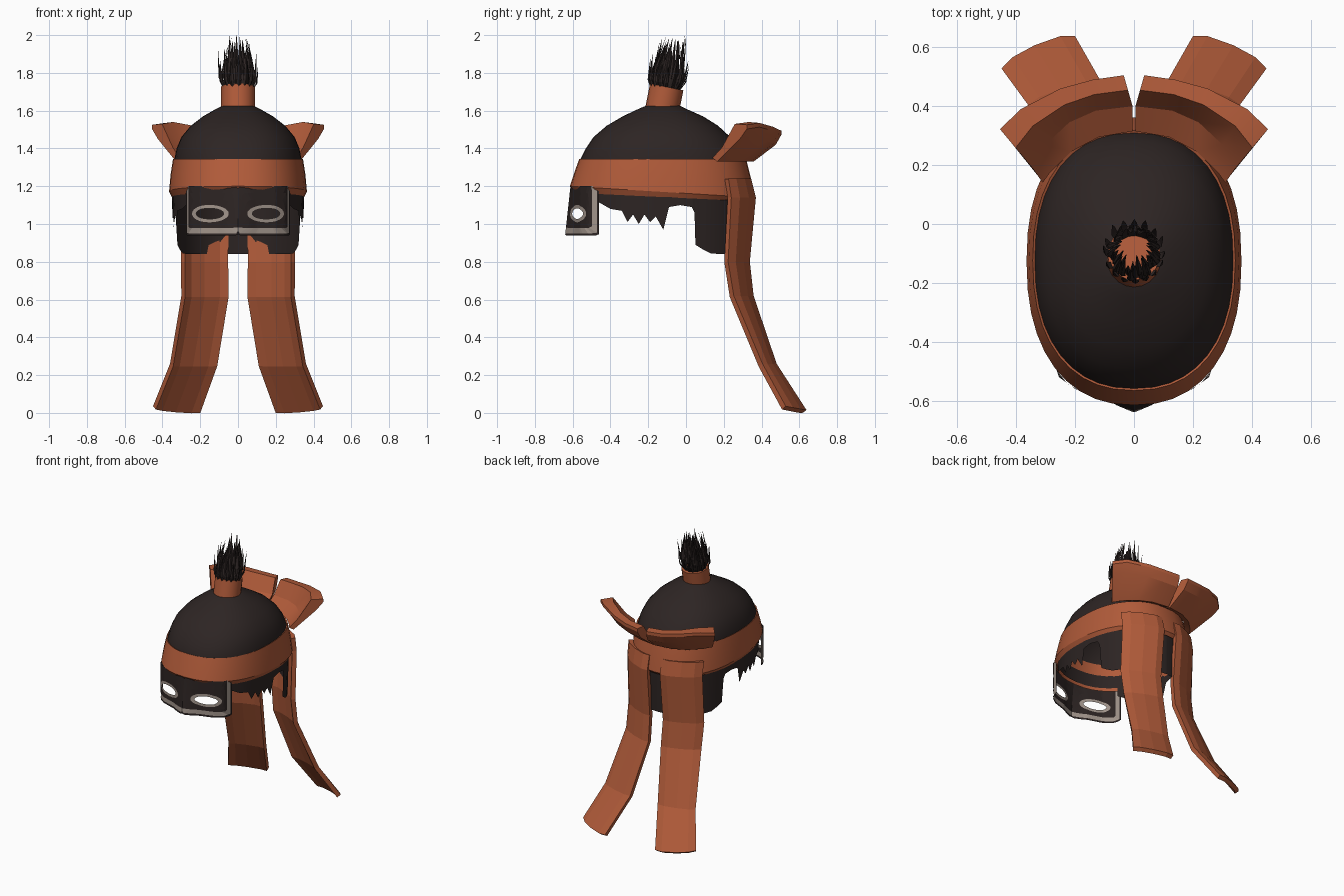
import bpy, bmesh, math, random
from mathutils import Vector, Matrix

random.seed(4)
if "Cube" in bpy.data.objects:
    bpy.data.objects.remove(bpy.data.objects["Cube"])


def material(name, rgb):
    m = bpy.data.materials.new(name)
    m.use_nodes = True
    m.diffuse_color = (*rgb, 1)
    m.node_tree.nodes["Principled BSDF"].inputs["Base Color"].default_value = (*rgb, 1)
    return m


DARK = material("dark brown hair", (0.026, 0.018, 0.017))
RUST = material("rust orange cloth", (0.44, 0.105, 0.042))
GREY = material("warm grey paint", (0.36, 0.30, 0.26))


def build(name, verts, faces, mats, indices=None, smooth=None):
    mesh = bpy.data.meshes.new(name)
    mesh.from_pydata([tuple(v) for v in verts], [], faces)
    for m in mats:
        mesh.materials.append(m)
    if indices:
        mesh.polygons.foreach_set("material_index", indices)
    bm = bmesh.new()
    bm.from_mesh(mesh)
    bmesh.ops.remove_doubles(bm, verts=bm.verts, dist=0.0005)
    bmesh.ops.recalc_face_normals(bm, faces=bm.faces)
    bm.to_mesh(mesh)
    bm.free()
    obj = bpy.data.objects.new(name, mesh)
    bpy.context.collection.objects.link(obj)
    if smooth:
        bpy.ops.object.select_all(action="DESELECT")
        obj.select_set(True)
        bpy.context.view_layer.objects.active = obj
        bpy.ops.object.shade_smooth_by_angle(angle=math.radians(smooth))
    return obj


def grid_faces(rows, cols, wrap=False):
    """Quads joining consecutive rows of points."""
    span = cols if wrap else cols - 1
    return [(r * cols + c, r * cols + (c + 1) % cols,
             (r + 1) * cols + (c + 1) % cols, (r + 1) * cols + c)
            for r in range(rows - 1) for c in range(span)]


def spow(v, p):
    return math.copysign(abs(v) ** p, v)


def head_loop(zf, zb, a, yf, yb, n=40):
    """Rounded head outline, height running from front to back."""
    pts = []
    for i in range(n):
        t = math.tau * i / n
        y = (yf + yb) / 2 + (yb - yf) / 2 * spow(math.sin(t), 0.87)
        k = (y - yf) / (yb - yf)
        pts.append((a * spow(math.cos(t), 0.87), y, zf + (zb - zf) * k))
    return pts


def mirrored(name, verts, faces, mats, **kw):
    for side, sx in (("left", 1), ("right", -1)):
        yield build(side + "_" + name, [(sx * v[0], v[1], v[2]) for v in verts],
                    faces, mats, **kw)


# Hair cap dome
rings = [(1.18, .345, -.58, .33), (1.34, .337, -.56, .31), (1.40, .325, -.53, .28),
         (1.46, .30, -.49, .235), (1.52, .25, -.42, .17), (1.57, .185, -.335, .09),
         (1.61, .115, -.25, .0), (1.635, .06, -.19, -.05), (1.64, .002, -.122, -.118)]
pts = [p for z, a, f, b in rings for p in head_loop(z, z, a, f, b)]
build("hair_cap", pts, grid_faces(len(rings), 40, True), [DARK], smooth=40)

# Headband, a closed ring section
band = [(1.34, 1.34, .335, -.553, .305), (1.345, 1.345, .344, -.565, .318),
        (1.27, 1.25, .357, -.592, .342), (1.20, 1.14, .365, -.615, .362),
        (1.165, 1.12, .35, -.592, .342), (1.34, 1.34, .335, -.553, .305)]
pts = [p for ring in band for p in head_loop(*ring)]
build("headband", pts, grid_faces(len(band), 40, True), [RUST], smooth=25)

# Side fringe and hair at the nape: (y, lower edge)
hem = [(-.47, 1.12), (-.40, 1.08), (-.34, 1.07), (-.31, 1.01), (-.28, 1.05), (-.25, 1.0),
       (-.22, 1.05), (-.19, 1.01), (-.16, 1.04), (-.12, .97), (-.09, 1.09), (-.03, 1.1),
       (.03, 1.09), (.045, 1.06), (.05, .89), (.09, .865), (.13, .845), (.19, .84),
       (.25, .84), (.295, .84), (.318, .84), (.328, .84)]
verts = []
for z_top in (1.24, None):
    for y, z in hem:
        k = abs(y + .125) / .455
        x = .352 * max(0, 1 - k ** 2.3) ** (1 / 2.3)
        low = z_top or z
        shrink = 1 - .05 * max(0, 1.14 - low) / .3
        verts.append((x * shrink if y < .32 else x * .6 * (y < .325), y, low))
list(mirrored("lower_hair", verts, grid_faces(2, len(hem)), [DARK], smooth=30))

# Mask, laid out flat as (u, z) then wrapped along a bent path
path = [(0, 0, -.615), (.06, .06, -.605), (.21, .2, -.56), (.28, .255, -.52),
        (.345, .275, -.46)]


def wrap_mask(u, z):
    for (u0, x0, y0), (u1, x1, y1) in zip(path, path[1:]):
        if u <= u1 + 1e-6:
            k = (u - u0) / (u1 - u0)
            drop = (1.17 - z) / .23
            nose = .025 * drop * max(0, 1 - u / .1)
            return (x0 + (x1 - x0) * k, y0 + (y1 - y0) * k - nose, z)
    return (path[-1][1], path[-1][2], z)


EYE_U, EYE_Z, N = .157, 1.055, 72


def ellipse(a, b):
    return [(EYE_U + a * math.cos(math.tau * i / N),
             EYE_Z + b * math.sin(math.tau * i / N)) for i in range(N)]


def panel(inset):
    """Half-mask rectangle, inset on its outer side and bottom only."""
    hi_u, lo_z, out = .345 - inset, .938 + inset, []
    for i in range(N):
        c, s = math.cos(math.tau * i / N), math.sin(math.tau * i / N)
        ku = ((hi_u if c > 0 else 0) - EYE_U) / c if abs(c) > 1e-6 else 9
        kz = ((1.2 if s > 0 else lo_z) - EYE_Z) / s if abs(s) > 1e-6 else 9
        k = min(ku, kz)
        out.append((EYE_U + k * c, EYE_Z + k * s))
    return out


def between(a, b, k):
    return [(p[0] + (q[0] - p[0]) * k, p[1] + (q[1] - p[1]) * k) for p, q in zip(a, b)]


eye_rim, field = ellipse(.108, .046), panel(.042)
layers = [ellipse(.08, .028), eye_rim, between(eye_rim, field, .33),
          between(eye_rim, field, .67), field, panel(.013), panel(0)]
colours = [c for c in (1, 0, 0, 0, 1, 0) for _ in range(N)]
verts = [wrap_mask(u, z) for layer in layers for u, z in layer]
list(mirrored("mask_half", verts, grid_faces(len(layers), N, True), [DARK, GREY],
              indices=colours))

# Hanging cloth tails: (z, inner x, inner y, sideways curve depth)
stations = [(1.24, .05, .345, .12), (1.14, .05, .37, .13), (.80, .052, .338, .115),
            (.62, .05, .358, .105), (.26, .11, .48, .075), (.015, .20, .638, .11)]
section = [(0, 0), (.2, .0), (.55, .28), (.85, .65), (1, 1)]
verts = []
for z, x, y, depth in stations:
    for t, d in section:
        lift = .02 * d if z < .1 else 0
        verts.append((x + .25 * t, y - depth * d, z + lift))
for tail in mirrored("cloth_tail", verts, grid_faces(len(stations), 5), [RUST]):
    solid = tail.modifiers.new("thickness", "SOLIDIFY")
    solid.thickness = .03
    # keep the outer back surface in place and thicken towards the head
    facing = sum(p.normal.y for p in tail.data.polygons)
    solid.offset = -1 if facing > 0 else 1

# Flared knot wings: base, fold and rim positions in plan, with rim height
wings = [(.005, .315, .005, .40, .035, .505, 1.495), (.12, .295, .13, .385, .14, .49, 1.50),
         (.215, .245, .22, .345, .25, .46, 1.515), (.285, .175, .30, .27, .385, .39, 1.535),
         (.31, .14, .345, .19, .455, .322, 1.525)]
verts = []
for bx, by, fx, fy, rx, ry, rz in wings:
    base, fold = Vector((bx, by, 1.35)), Vector((fx, fy, 1.405))
    rim = Vector((rx, ry, rz))
    crest = fold.lerp(rim, .52)
    crest.z = rz + .005
    under = fold.lerp(rim, .72)
    under.z = rz - .075
    root = base.lerp(fold, .5)
    root.z = 1.33
    verts += [base, fold, crest, rim, rim - Vector((0, 0, .022)), under, root]
faces = grid_faces(len(wings), 7, True)
faces += [tuple(range(7)), tuple(range(28, 35))]
list(mirrored("knot_wing", verts, faces, [RUST], smooth=20))

# Hair tie
bpy.ops.mesh.primitive_cylinder_add(vertices=20, radius=.09, depth=.13,
                                    location=(0, -.115, 1.662), rotation=(-.2, 0, 0))
tie = bpy.context.object
tie.name = "hair_tie"
tie.data.materials.append(RUST)
bpy.ops.object.shade_smooth_by_angle(angle=math.radians(35))

# Topknot: a hollow ring of thin bent blades leaning back
verts, faces = [], []
COUNT = 64
for i in range(COUNT):
    ang = math.tau * i / COUNT + random.uniform(-.06, .06)
    outer = i % 4 == 0
    top = random.uniform(1.82, 1.92) if outer else random.uniform(1.88, 2.0)
    top = 2.0 if i == 17 else top
    bulge = .096 if outer else random.uniform(.07, .088)
    tip = .105 if outer else random.uniform(.04, .075)
    start = len(verts)
    for k, r, w in ((0, .066, .011), (.35, bulge, .012), (.7, (bulge + tip) / 2, .008),
                    (1, tip, .0008)):
        z = 1.70 + (top - 1.70) * k
        mid = Vector((r * math.cos(ang), -.11 + r * math.sin(ang) + .15 * (z - 1.70), z))
        turn = Matrix.Rotation(ang, 3, "Z")
        verts += [mid + turn @ Vector(o) for o in ((w * .6, 0, 0), (0, w, 0), (0, -w, 0))]
    faces += [tuple(start + j for j in f) for f in grid_faces(4, 3, True)]
build("topknot_hair", verts, faces, [DARK])
